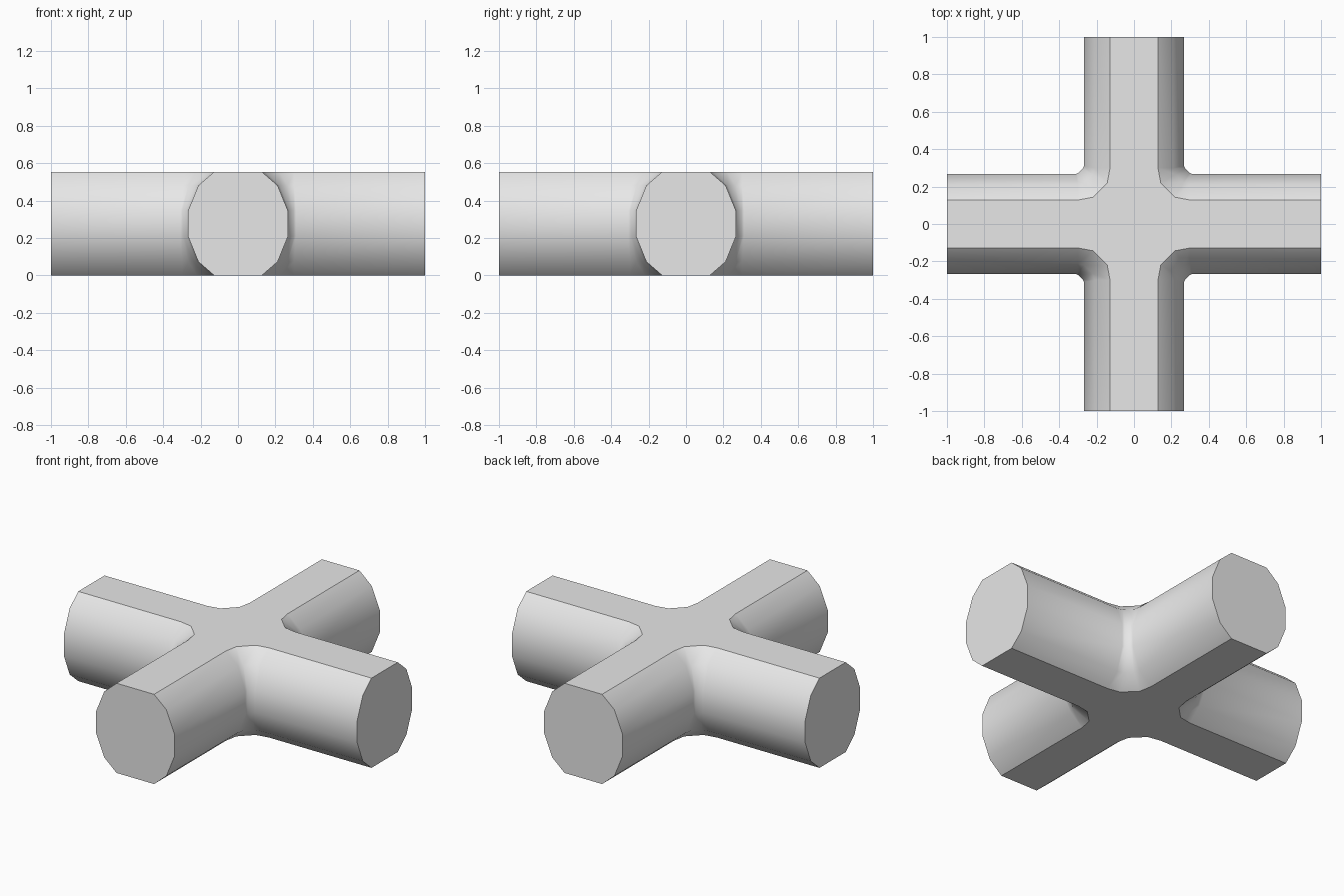
import bpy, bmesh, math
from mathutils import Matrix, Vector

cube = bpy.data.objects.get("Cube")
if cube:
    bpy.data.objects.remove(cube, do_unlink=True)

grey = bpy.data.materials.new("light grey")
grey.use_nodes = True
colour = (0.8, 0.8, 0.8, 1)
grey.diffuse_color = colour
grey.node_tree.nodes["Principled BSDF"].inputs["Base Color"].default_value = colour

# Half profile of an arm: height, half width, then the fillet between two arms
# (start along the arm, and the long and short offsets of its chamfer)
UPPER = [
    (0.345, 0.267, 0.31, 0.298, 0.274),
    (0.48, 0.212, 0.30, 0.265, 0.222),
    (0.553, 0.128, 0.30, 0.22, 0.143),
]
HEIGHT = 0.553
levels = [(HEIGHT - z, *rest) for z, *rest in reversed(UPPER)] + UPPER


def cross_outline(w, start, far, near):
    """Plan of the four-armed cross at one height, anticlockwise."""
    corner = [(1, w), (start, w), (far, near), (near, far), (w, start), (w, 1)]
    points = []
    for quarter in range(4):
        turn = Matrix.Rotation(quarter * math.pi / 2, 2)
        points += [turn @ Vector(p) for p in corner]
    return points


# Stack the outlines and skin them; end caps form between neighbouring corners
bm = bmesh.new()
rings = [[bm.verts.new((x, y, z)) for x, y in cross_outline(*shape)]
         for z, *shape in levels]
count = len(rings[0])
for low, high in zip(rings, rings[1:]):
    for i in range(count):
        j = (i + 1) % count
        if i % 6 != 5:
            bm.faces.new((low[i], low[j], high[j], high[i]))
for i in range(5, count, 6):
    j = (i + 1) % count
    bm.faces.new([r[i] for r in rings] + [r[j] for r in reversed(rings)])
bm.faces.new(rings[-1])
bm.faces.new(list(reversed(rings[0])))
bmesh.ops.recalc_face_normals(bm, faces=bm.faces)

mesh = bpy.data.meshes.new("cross_pipe_joint")
bm.to_mesh(mesh)
bm.free()
mesh.materials.append(grey)
joint = bpy.data.objects.new("cross_pipe_joint", mesh)
bpy.context.collection.objects.link(joint)

# Smooth the rounded sides, keep flats and end caps crisp
bpy.ops.object.select_all(action="DESELECT")
joint.select_set(True)
bpy.context.view_layer.objects.active = joint
bpy.ops.object.shade_smooth_by_angle(angle=math.radians(38))
